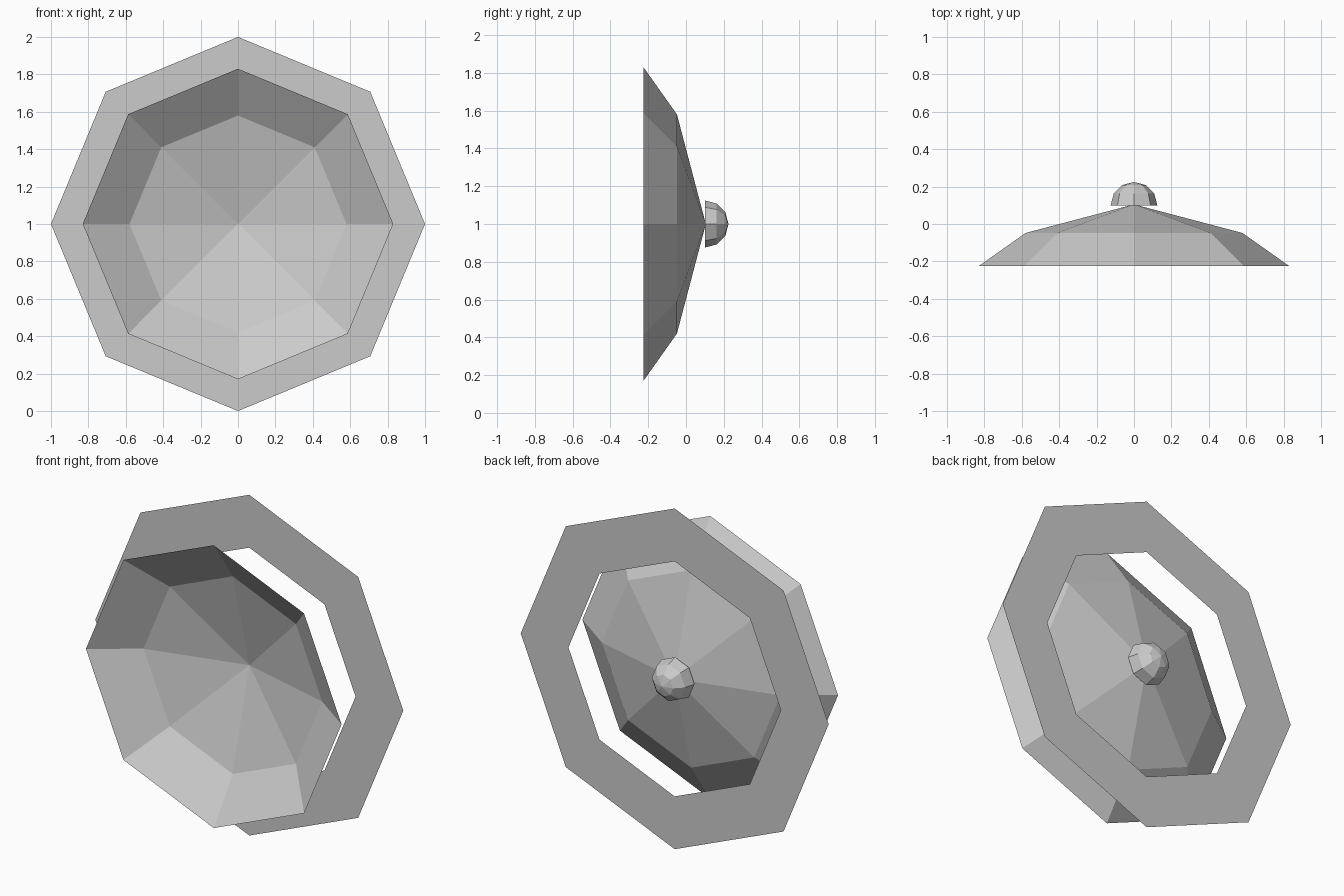
import bpy, bmesh, math

cube = bpy.data.objects.get("Cube")
if cube:
    bpy.data.objects.remove(cube, do_unlink=True)

SIDES = 8
CENTRE_Z = 1.0
BACK_Y = 0.105

grey = bpy.data.materials.new("light_grey")
grey.use_nodes = True
colour = (0.6, 0.6, 0.6, 1.0)
grey.diffuse_color = colour
grey.node_tree.nodes["Principled BSDF"].inputs["Base Color"].default_value = colour


def lathe(name, profile):
    """Octagonal surface turned about the y axis from (radius, y) points."""
    bm = bmesh.new()
    loops = []
    for radius, y in profile:
        if radius == 0:
            loops.append([bm.verts.new((0, y, CENTRE_Z))] * SIDES)
            continue
        angles = [math.tau * i / SIDES for i in range(SIDES)]
        loops.append([bm.verts.new((radius * math.sin(a), y, CENTRE_Z + radius * math.cos(a)))
                      for a in angles])
    for lower, upper in zip(loops, loops[1:]):
        for i in range(SIDES):
            j = (i + 1) % SIDES
            corners = [lower[i], lower[j], upper[j], upper[i]]
            bm.faces.new(list(dict.fromkeys(corners)))
    # Turn every face towards the back, so the shells face outward
    bm.normal_update()
    for face in bm.faces:
        if face.normal.y < 0:
            face.normal_flip()
    mesh = bpy.data.meshes.new(name)
    bm.to_mesh(mesh)
    bm.free()
    mesh.materials.append(grey)
    obj = bpy.data.objects.new(name, mesh)
    bpy.context.collection.objects.link(obj)
    return obj


# Open shallow dish, with a steep rim and a flatter cone
lathe("dish", [(0.83, -0.225), (0.58, -0.048), (0, BACK_Y)])

# Flat ring behind the dish
lathe("ring", [(1.0, BACK_Y), (0.69, BACK_Y)])

# Half-round knob at the back
KNOB_RADIUS, STACKS = 0.125, 3
arc = [math.pi / 2 * i / STACKS for i in range(STACKS)]
knob = [(KNOB_RADIUS * math.cos(a), 0.1 + KNOB_RADIUS * math.sin(a)) for a in arc]
lathe("knob", knob + [(0, 0.1 + KNOB_RADIUS)])
